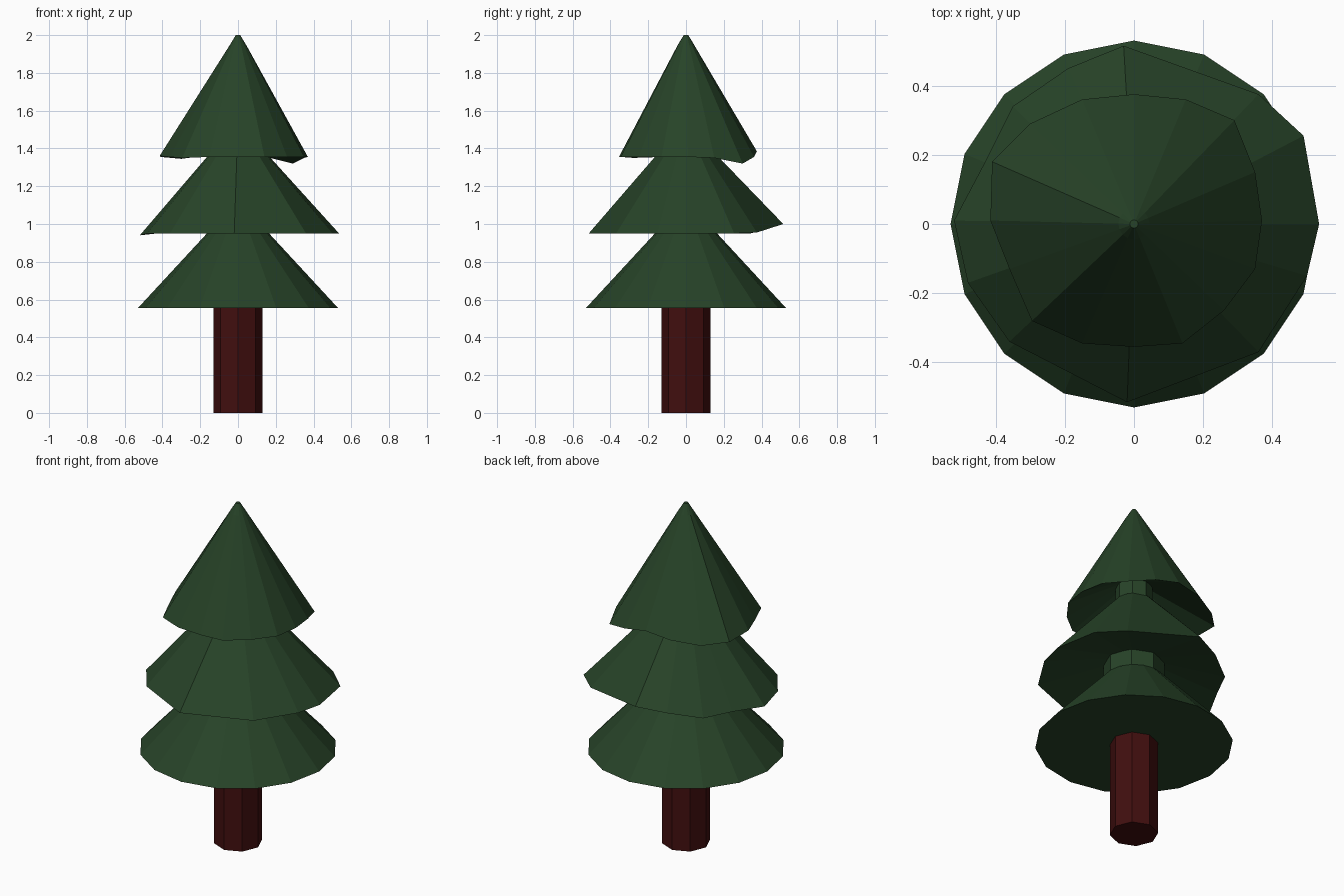
import bpy, bmesh, math

if "Cube" in bpy.data.objects:
    bpy.data.objects.remove(bpy.data.objects["Cube"])


def material(name, rgb):
    m = bpy.data.materials.new(name)
    m.diffuse_color = (*rgb, 1)
    m.use_nodes = True
    m.node_tree.nodes["Principled BSDF"].inputs["Base Color"].default_value = m.diffuse_color
    return m


GREEN = material("dark pine green", (0.020, 0.056, 0.021))
BROWN = material("dark red brown", (0.052, 0.0045, 0.0045))


def circle(n, r, z):
    return [(r * math.cos(2 * math.pi * i / n), r * math.sin(2 * math.pi * i / n), z)
            for i in range(n)]


def shrink(ring, r, z):
    """Ring of radius r at height z, keeping the angles of another ring."""
    return [(r * x / math.hypot(x, y), r * y / math.hypot(x, y), z) for x, y, _ in ring]


def loft(name, rings, mat):
    """Skin a stack of equal-count rings and cap both ends."""
    bm = bmesh.new()
    loops = [[bm.verts.new(p) for p in ring] for ring in rings]
    n = len(loops[0])
    for a, b in zip(loops, loops[1:]):
        for i in range(n):
            j = (i + 1) % n
            bm.faces.new((a[i], a[j], b[j], b[i]))
    bm.faces.new(loops[0][::-1])
    bm.faces.new(loops[-1])
    bmesh.ops.recalc_face_normals(bm, faces=bm.faces)
    me = bpy.data.meshes.new(name)
    bm.to_mesh(me)
    bm.free()
    me.materials.append(mat)
    bpy.context.collection.objects.link(bpy.data.objects.new(name, me))


# Trunk
loft("trunk", [circle(8, 0.13, 0), circle(8, 0.13, 0.57)], BROWN)

# Lower branches: flat underside, regular rim
rim = circle(16, 0.53, 0.555)
loft("lower_branches", [rim, shrink(rim, 0.16, 0.955)], GREEN)

# Middle branches: uneven rim, hollow underside
rim = [(0.535, 0, 0.95), (0.49, 0.255, 0.95), (0.36, 0.375, 0.955), (-0.03, 0.515, 1.0),
       (-0.19, 0.45, 0.98), (-0.35, 0.34, 0.95), (-0.43, 0.18, 0.95), (-0.52, 0.01, 0.94),
       (-0.48, -0.17, 0.95), (-0.36, -0.34, 0.95), (-0.02, -0.515, 0.95),
       (0.36, -0.37, 0.95), (0.50, -0.15, 0.95)]
loft("middle_branches", [shrink(rim, 0.15, 1.05), rim, shrink(rim, 0.10, 1.43)], GREEN)

# Top branches: uneven rim, deep hollow underside, blunt tip
rim = [(0.37, 0.01, 1.355), (0.35, 0.15, 1.35), (0.29, 0.30, 1.32), (0.15, 0.36, 1.355),
       (0, 0.375, 1.385), (-0.15, 0.36, 1.365), (-0.30, 0.29, 1.345), (-0.41, 0.18, 1.355),
       (-0.415, 0.01, 1.36), (-0.36, -0.13, 1.355), (-0.295, -0.28, 1.35),
       (-0.15, -0.345, 1.355), (0, -0.355, 1.355), (0.14, -0.345, 1.355),
       (0.26, -0.25, 1.355), (0.35, -0.13, 1.355)]
loft("top_branches", [shrink(rim, 0.09, 1.52), rim, shrink(rim, 0.045, 1.945),
                      shrink(rim, 0.012, 2.0)], GREEN)

# Octagonal necks joining the tiers
loft("lower_neck", [circle(8, 0.163, 0.95), circle(8, 0.163, 1.08)], GREEN)
loft("upper_neck", [circle(8, 0.10, 1.42), circle(8, 0.10, 1.54)], GREEN)
